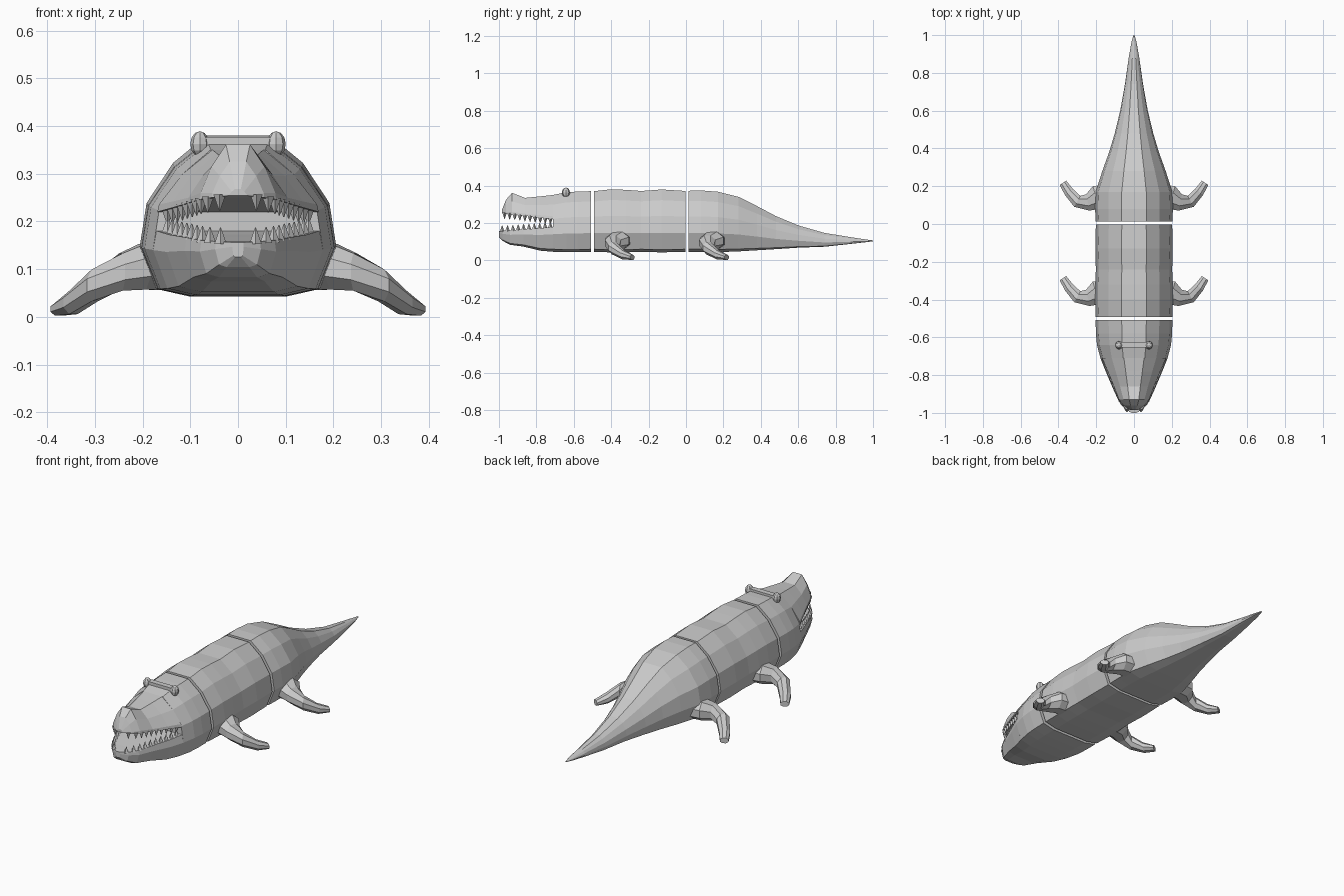
import bpy, bmesh, math
from mathutils import Vector, Matrix

if "Cube" in bpy.data.objects:
    bpy.data.objects.remove(bpy.data.objects["Cube"])


def finish(bm, name):
    bmesh.ops.recalc_face_normals(bm, faces=bm.faces)
    mesh = bpy.data.meshes.new(name)
    bm.to_mesh(mesh)
    bm.free()
    obj = bpy.data.objects.new(name, mesh)
    bpy.context.collection.objects.link(obj)
    return obj


def add_loft(bm, rings):
    loops = [[bm.verts.new(p) for p in ring] for ring in rings]
    n = len(loops[0])
    for a, b in zip(loops, loops[1:]):
        for i in range(n):
            j = (i + 1) % n
            bm.faces.new((a[i], a[j], b[j], b[i]))
    bm.faces.new(loops[0])
    bm.faces.new(loops[-1])


def section_loft(name, half, stations):
    """Loft a mirrored unit half section through (y, half width, bottom, top)."""
    prof = half + [(-x, z) for x, z in reversed(half)]
    rings = [[(x * w, y, z0 + z * (z1 - z0)) for x, z in prof]
             for y, w, z0, z1 in stations]
    bm = bmesh.new()
    add_loft(bm, rings)
    return finish(bm, name)


def lerp_station(stations, y):
    for a, b in zip(stations, stations[1:]):
        if b[0] <= y <= a[0]:
            t = (y - a[0]) / (b[0] - a[0])
            return [p + (q - p) * t for p, q in zip(a, b)]
    return stations[-1]


BODY = [(.5, 0), (.83, .045), (1.0, .31), (.93, .58), (.66, .83), (.32, 1)]
UPPER = [(.95, 0), (.93, .12), (.66, .6), (.3, 1)]
LOWER = [(.5, 0), (.83, .1), (1.0, .7), (.96, 1)]

# Tail section
section_loft("tail", BODY, [
    (.013, .203, .045, .372), (.08, .206, .045, .374), (.17, .203, .044, .367),
    (.28, .168, .048, .34), (.38, .132, .054, .29), (.48, .102, .06, .237),
    (.60, .073, .068, .187), (.74, .048, .073, .147), (.88, .028, .088, .124),
    (.96, .014, .097, .112), (1.0, .003, .102, .107)])

# Middle body
section_loft("middle_body", BODY, [
    (-.492, .203, .045, .37), (-.40, .206, .043, .38), (-.32, .205, .043, .377),
    (-.24, .202, .045, .371), (-.13, .205, .043, .379), (-.002, .202, .045, .371)])

# Back of head, ending in the rear wall of the mouth
section_loft("head", BODY, [
    (-.508, .203, .045, .37), (-.58, .202, .044, .368), (-.64, .196, .044, .364),
    (-.71, .178, .046, .35)])

# Jaws
upper = [(-.71, .178, .22, .35), (-.78, .147, .228, .342), (-.86, .112, .238, .334),
         (-.93, .084, .246, .361), (-.962, .058, .25, .325), (-.985, .02, .254, .268)]
lower = [(-.71, .178, .046, .18), (-.78, .15, .052, .172), (-.87, .112, .074, .166),
         (-.94, .08, .083, .16), (-.98, .048, .104, .158), (-1.0, .012, .125, .156)]
section_loft("upper_jaw", UPPER, upper)
section_loft("lower_jaw", LOWER, lower)


# Teeth along both jaw edges
def teeth(name, stations, edge, direction, y_end):
    bm = bmesh.new()
    count = 10
    for side in (-1, 1):
        for i in range(count):
            y = -.725 + (y_end + .725) * i / (count - 1)
            st = lerp_station(stations, y)
            z = st[edge] + direction * .012
            rot = Matrix.Rotation(0 if direction > 0 else math.pi, 4, 'X')
            place = Matrix.Translation((side * st[1] * .86, y, z)) @ rot
            bmesh.ops.create_cone(bm, cap_ends=True, segments=4, radius1=.013,
                                  radius2=.001, depth=.034, matrix=place)
    return finish(bm, name)


teeth("upper_teeth", upper, 2, -1, -.97)
teeth("lower_teeth", lower, 3, 1, -.983)

# Eyes
for side, label in ((-1, "left"), (1, "right")):
    bm = bmesh.new()
    place = Matrix.Translation((side * .08, -.642, .362)) @ Matrix.Diagonal((.02, .022, .027, 1))
    bmesh.ops.create_uvsphere(bm, u_segments=8, v_segments=6, radius=1, matrix=place)
    finish(bm, label + "_eye")

# Brow ridge between the eyes
bm = bmesh.new()
bmesh.ops.create_cube(bm, size=1, matrix=Matrix.Translation((0, -.64, .362))
                      @ Matrix.Diagonal((.14, .028, .03, 1)))
finish(bm, "brow")


# Legs: tapered tubes through (x, y offset, z, half width, half height)
LEG = [(.14, .005, .105, .066, .05), (.20, 0, .105, .064, .049),
       (.245, -.026, .094, .045, .04), (.30, -.02, .066, .034, .034),
       (.345, .03, .03, .027, .025), (.376, .078, .016, .021, .014)]


def leg(name, side, y0):
    pts = [Vector((side * x, y0 + y, z)) for x, y, z, w, h in LEG]
    rings = []
    for i, p in enumerate(pts):
        t = pts[min(i + 1, len(pts) - 1)] - pts[max(i - 1, 0)]
        across = Vector((-t.y, t.x, 0)).normalized()
        w, h = LEG[i][3:]
        ring = []
        for k in range(8):
            a = math.tau * (k + .5) / 8
            ring.append(p + across * w * 1.06 * math.cos(a)
                        + Vector((0, 0, h * 1.06 * math.sin(a))))
        for v in ring:
            v.z = max(v.z, 0)
        rings.append(ring)
    bm = bmesh.new()
    add_loft(bm, rings)
    return finish(bm, name)


for y0, end in ((-.365, "front"), (.14, "back")):
    for side, label in ((-1, "left"), (1, "right")):
        leg(f"{end}_{label}_leg", side, y0)
